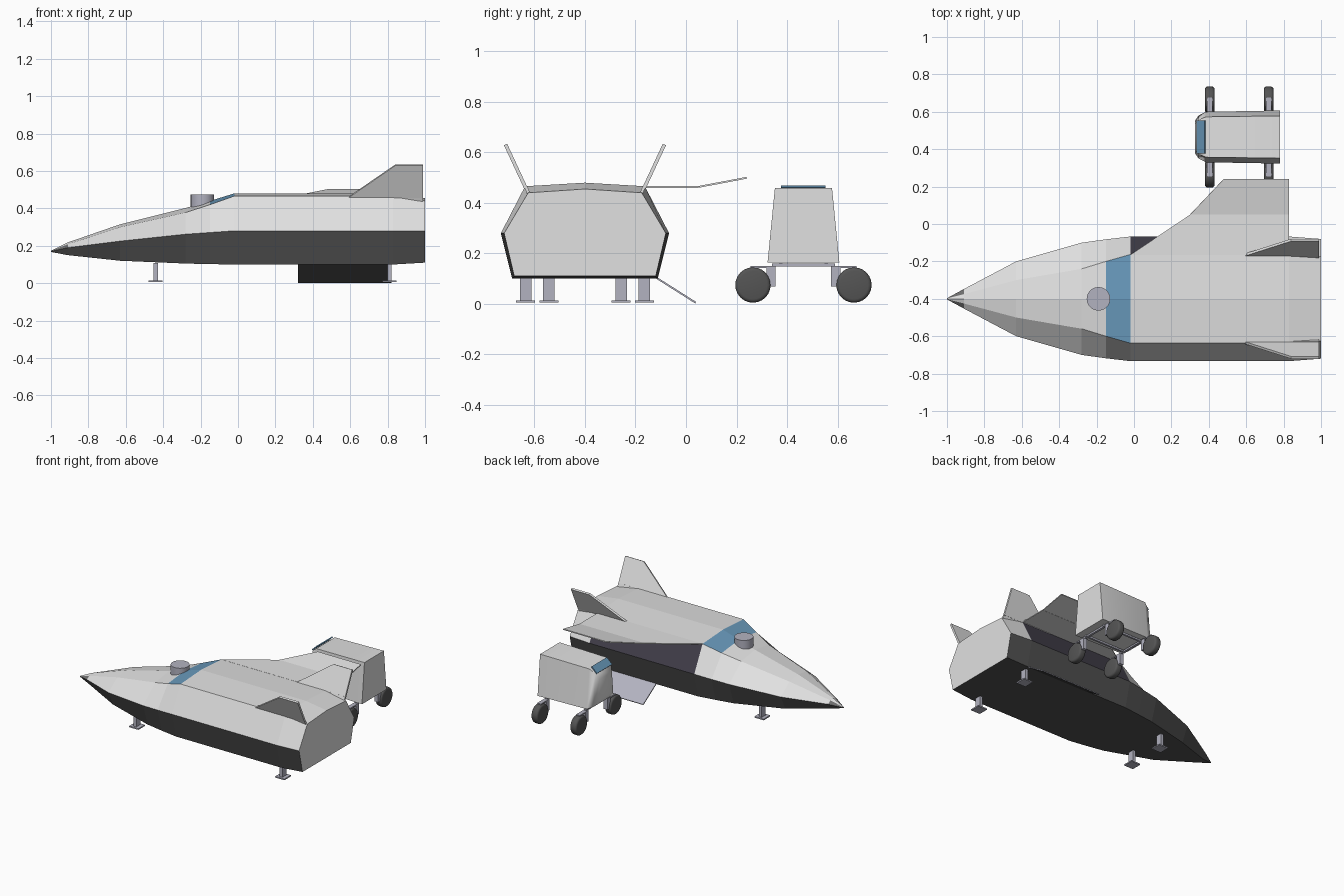
import bpy, bmesh
from math import radians
from mathutils import Vector, Matrix

cube = bpy.data.objects.get("Cube")
if cube:
    bpy.data.objects.remove(cube, do_unlink=True)


def material(name, rgb):
    m = bpy.data.materials.new(name)
    m.use_nodes = True
    m.diffuse_color = (*rgb, 1)
    m.node_tree.nodes["Principled BSDF"].inputs["Base Color"].default_value = (*rgb, 1)
    return m


WHITE = material("hull white", (0.75, 0.75, 0.75))
DARK = material("belly dark grey", (0.08, 0.08, 0.08))
BAY = material("bay shadow violet", (0.055, 0.05, 0.07))
GLASS = material("window blue", (0.14, 0.32, 0.5))
METAL = material("blue grey metal", (0.45, 0.45, 0.53))
TIP = material("nose grey", (0.16, 0.16, 0.16))
TYRE = material("tyre grey", (0.09, 0.09, 0.09))

AXIS_Y = -0.4    # centre line of the ship
ROVER_Y = 0.465  # centre line of the rover


def finish(name, bm, mats):
    bmesh.ops.recalc_face_normals(bm, faces=bm.faces)
    me = bpy.data.meshes.new(name)
    bm.to_mesh(me)
    bm.free()
    for m in mats:
        me.materials.append(m)
    ob = bpy.data.objects.new(name, me)
    bpy.context.collection.objects.link(ob)
    return ob


def smooth(ob, angle):
    bpy.ops.object.select_all(action='DESELECT')
    ob.select_set(True)
    bpy.context.view_layer.objects.active = ob
    bpy.ops.object.shade_smooth_by_angle(angle=radians(angle))


def loft(bm, rings):
    loops = [[bm.verts.new(p) for p in r] for r in rings]
    n = len(loops[0])
    for a, b in zip(loops, loops[1:]):
        for i in range(n):
            j = (i + 1) % n
            bm.faces.new((a[i], a[j], b[j], b[i]))
    bm.faces.new(loops[0])
    bm.faces.new(loops[-1])


def box(name, centre, size, mat):
    bm = bmesh.new()
    bmesh.ops.create_cube(bm, size=1, matrix=Matrix.Translation(centre) @ Matrix.Diagonal((*size, 1)))
    return finish(name, bm, [mat])


def plate(name, pts, thick, mats):
    """Thin sheet: the given outline, extruded downward; last material below."""
    bm = bmesh.new()
    pts = [Vector(p) for p in pts]
    n = (pts[1] - pts[0]).cross(pts[2] - pts[0]).normalized()
    if n.z > 0:
        n = -n
    loft(bm, [pts, [p + n * thick for p in pts]])
    bmesh.ops.recalc_face_normals(bm, faces=bm.faces)
    for f in bm.faces:
        f.material_index = len(mats) - 1 if f.normal.dot(n) > 0.5 else 0
    return finish(name, bm, mats)


def cylinder(name, centre, radius, depth, mat, axis='Z', bevel=0.0):
    rot = Matrix.Rotation(radians(90), 4, 'Y') if axis == 'X' else Matrix.Identity(4)
    bm = bmesh.new()
    bmesh.ops.create_cone(bm, cap_ends=True, segments=24, radius1=radius, radius2=radius,
                          depth=depth, matrix=Matrix.Translation(centre) @ rot)
    if bevel:
        rims = [e for e in bm.edges if any(len(f.verts) > 4 for f in e.link_faces)]
        bmesh.ops.bevel(bm, geom=rims, offset=bevel, segments=3, profile=0.5, affect='EDGES')
    ob = finish(name, bm, [mat])
    smooth(ob, 40)
    return ob


# Ship hull: x, half widths (roof, waist, keel), heights (ridge, roof edge, waist, keel)
sections = [
    (-1.0, .002, .003, .002, .174, .173, .17, .167),
    (-.91, .025, .052, .03, .218, .208, .19, .15),
    (-.63, .10, .20, .15, .315, .30, .225, .12),
    (-.28, .16, .30, .25, .402, .378, .262, .105),
    (-.15, .20, .318, .27, .44, .42, .271, .102),
    (-.02, .237, .333, .288, .48, .466, .28, .10),
    (.83, .237, .333, .288, .48, .466, .28, .10),
    (1.0, .225, .32, .28, .455, .44, .28, .11),
]
rings = []
for x, wt, wm, wb, ridge, edge, waist, keel in sections:
    half = [(wt, edge), (wm, waist), (wb, keel)]
    ring = [(0, ridge)] + half + [(-w, z) for w, z in reversed(half)]
    rings.append([(x, AXIS_Y + y, z) for y, z in ring])
bm = bmesh.new()
loft(bm, rings)
bmesh.ops.recalc_face_normals(bm, faces=bm.faces)
for f in bm.faces:
    c, n = f.calc_center_median(), f.normal
    roof = len(f.verts) == 4 and abs(c.y - AXIS_Y) < 0.14 and c.z > 0.3
    if abs(n.x) > 0.95:
        f.material_index = 0
    elif n.z < -0.05:
        f.material_index = 1
    elif 0 < c.x < 0.8 and n.y > 0.6:
        f.material_index = 2          # open cargo bay
    elif -0.15 < c.x < -0.02 and roof:
        f.material_index = 3          # cockpit window
    elif c.x < -0.91 and abs(n.y) > 0.4:
        f.material_index = 4
finish("ship_hull", bm, [WHITE, DARK, BAY, GLASS, TIP])

# Raised cargo door forming a wing, folded along its length
fold = [(.30, .05, .467), (.83, .05, .467)]
plate("wing_inner", [(-.02, -.165, .467), fold[0], fold[1], (.83, -.165, .467)], .007, [WHITE])
plate("wing_outer", [fold[0], (.48, .24, .503), (.83, .24, .503), fold[1]], .007, [WHITE])

# Lowered loading ramp
plate("loading_ramp", [(.32, -.113, .105), (.82, -.113, .105), (.82, .04, .008), (.32, .04, .008)],
      .007, [METAL, DARK])

# Splayed tail fins
for side, label in ((1, "back"), (-1, "front")):
    def at(x, t, z):
        return (x, AXIS_Y + side * (.228 + .08 * t), z)
    plate("tail_fin_" + label,
          [at(.59, 0, .462), at(.84, 1, .634), at(.99, 1, .634), at(.99, 0, .462)], .014, [WHITE])
    # Fin root filling the sloping tail deck
    plate("fin_root_" + label,
          [at(.83, 0, .466), at(.99, 0, .466), at(.99, -.15, .436)], .012, [WHITE])

# Sensor turret
cylinder("turret", (-.19, AXIS_Y, .43), .063, .09, METAL)

# Landing legs
for x, spread, label in ((-.44, .143, "nose"), (.81, .235, "tail")):
    for side in (-1, 1):
        y = AXIS_Y + side * spread
        box(label + "_leg", (x, y, .058), (.022, .046, .1), METAL)
        box(label + "_foot", (x, y, .01), (.075, .075, .009), METAL)

# Rover body: tapered cabin with a rounded sloping front
bm = bmesh.new()
cabin = []
for x, low, high, bottom, top in ((.325, .085, .07, .23, .38), (.345, .115, .092, .19, .425),
                                  (.385, .135, .108, .17, .455), (.78, .142, .113, .165, .46)):
    cabin.append([(x, ROVER_Y + y, z) for y, z in
                  ((-low, bottom), (-high, top), (high, top), (low, bottom))])
loft(bm, cabin)
body = finish("rover_body", bm, [WHITE])
smooth(body, 50)
plate("rover_windscreen", [(.335, ROVER_Y - .088, .428), (.335, ROVER_Y + .088, .428),
                           (.378, ROVER_Y + .088, .468), (.378, ROVER_Y - .088, .468)],
      .008, [GLASS])

# Rover chassis and wheels
for side in (-1, 1):
    box("chassis_rail", (.5625, ROVER_Y + side * .09, .157), (.34, .014, .012), METAL)
    for x in (.405, .72):
        box("wheel_bracket", (x, ROVER_Y + side * .128, .11), (.03, .036, .08), METAL)
        box("wheel_arm", (x, ROVER_Y + side * .16, .147), (.03, .1, .008), METAL)
        cylinder("wheel", (x, ROVER_Y + side * .2, .075), .07, .052, TYRE, 'X', .014)
for x in (.405, .72):
    box("axle_beam", (x, ROVER_Y, .155), (.016, .25, .012), METAL)
